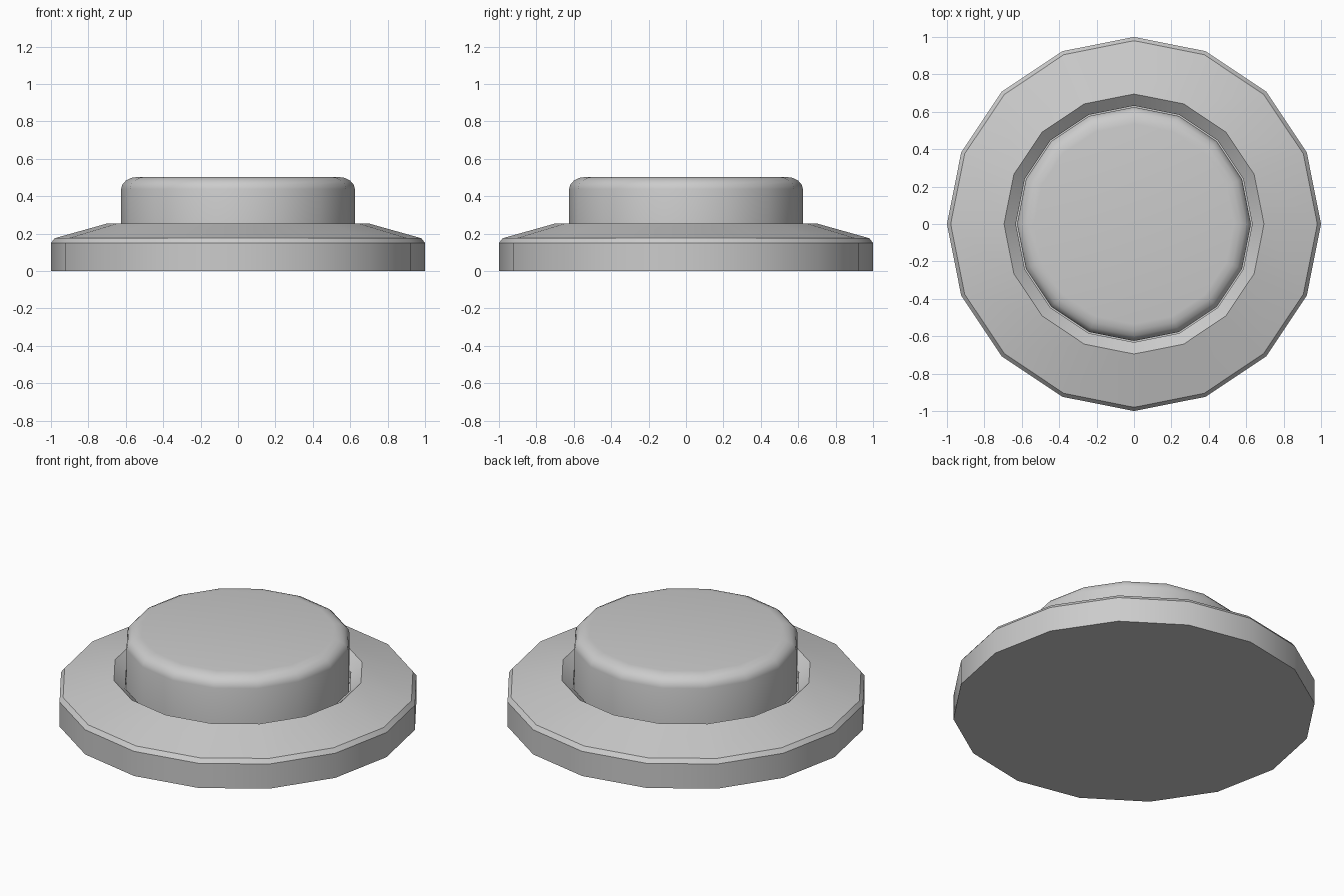
import bpy, bmesh
from math import cos, sin, pi, radians

if "Cube" in bpy.data.objects:
    bpy.data.objects.remove(bpy.data.objects["Cube"])

SIDES = 16


def lathe(name, profile):
    """Revolve an (r, z) profile around z and cap both ends."""
    bm = bmesh.new()
    rings = [[bm.verts.new((r * cos(2 * pi * i / SIDES), r * sin(2 * pi * i / SIDES), z))
              for i in range(SIDES)] for r, z in profile]
    for a, b in zip(rings, rings[1:]):
        for i in range(SIDES):
            j = (i + 1) % SIDES
            bm.faces.new((a[i], a[j], b[j], b[i]))
    bm.faces.new(rings[0][::-1])
    bm.faces.new(rings[-1])
    mesh = bpy.data.meshes.new(name)
    bm.to_mesh(mesh)
    bm.free()
    obj = bpy.data.objects.new(name, mesh)
    bpy.context.collection.objects.link(obj)
    bpy.ops.object.select_all(action='DESELECT')
    bpy.context.view_layer.objects.active = obj
    obj.select_set(True)
    bpy.ops.object.shade_smooth_by_angle(angle=radians(30))
    return obj


# Base ring: chamfered rim, sloped top, shallow funnel around the button
lathe("base", [(1, 0), (1, 0.15), (0.98, 0.175), (0.695, 0.255), (0.632, 0.20), (0.632, 0.16)])

# Push button with a rounded top edge
R, TOP, BW, BH, STEPS = 0.625, 0.503, 0.09, 0.065, 4
rounded = [(R - BW + BW * cos(t), TOP - BH + BH * sin(t))
           for t in (k * pi / 2 / STEPS for k in range(STEPS + 1))]
lathe("button", [(R, 0.165)] + rounded)
